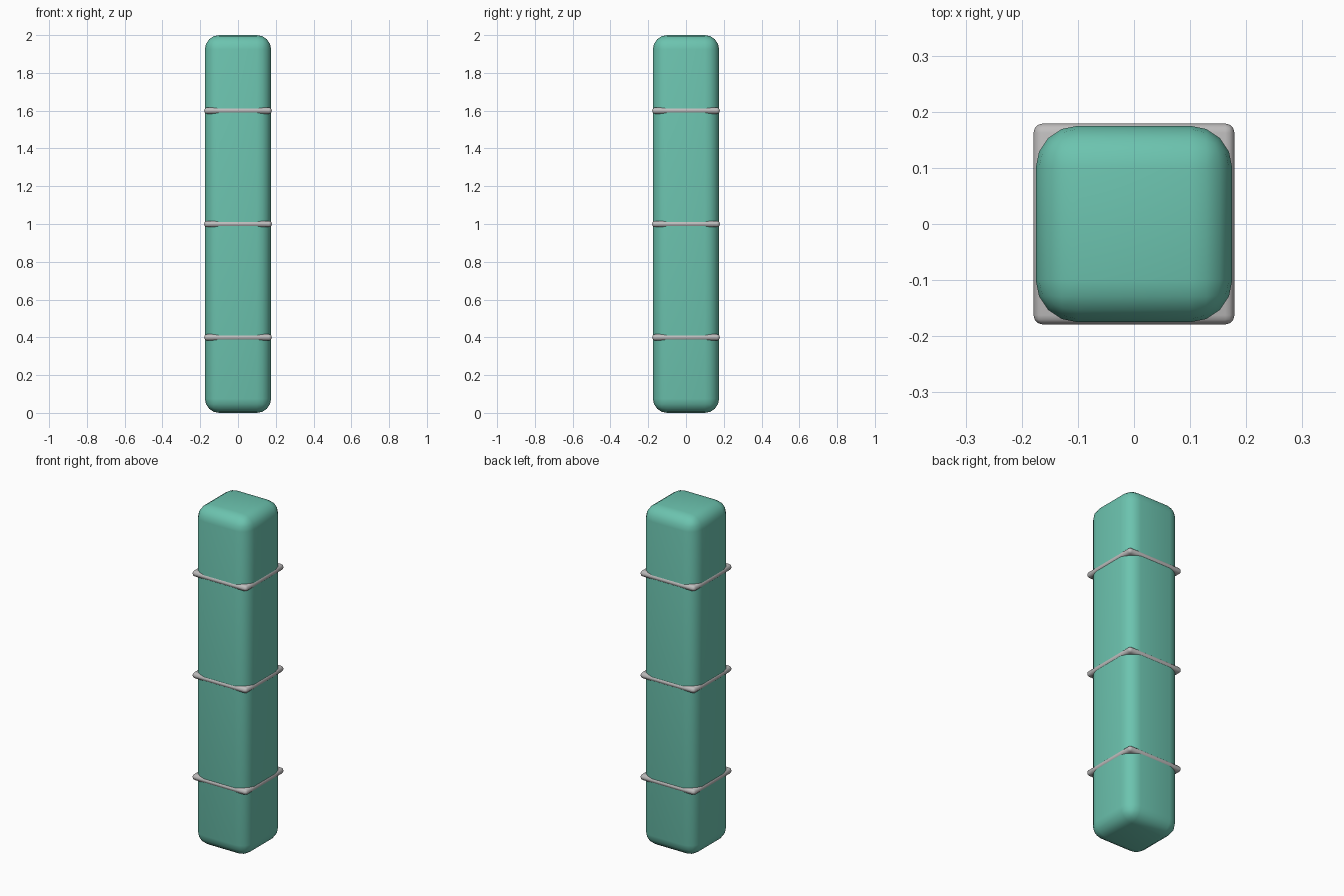
import bpy
import bmesh

cube = bpy.data.objects.get("Cube")
if cube:
    bpy.data.objects.remove(cube, do_unlink=True)


def make_material(name, rgb, metallic=0.0):
    mat = bpy.data.materials.new(name)
    mat.use_nodes = True
    color = (*rgb, 1.0)
    mat.diffuse_color = color
    shader = mat.node_tree.nodes["Principled BSDF"]
    shader.inputs["Base Color"].default_value = color
    shader.inputs["Metallic"].default_value = metallic
    return mat


def rounded_box(name, size, center_z, radius, segments, mat):
    """Box with every edge rounded, shaded smooth."""
    mesh = bpy.data.meshes.new(name)
    bm = bmesh.new()
    bmesh.ops.create_cube(bm, size=1)
    bmesh.ops.scale(bm, vec=size, verts=bm.verts)
    bmesh.ops.bevel(bm, geom=bm.edges[:], offset=radius, segments=segments,
                    profile=0.5, affect='EDGES', clamp_overlap=True)
    for face in bm.faces:
        face.smooth = True
    bm.to_mesh(mesh)
    bm.free()
    mesh.materials.append(mat)
    obj = bpy.data.objects.new(name, mesh)
    obj.location.z = center_z
    bpy.context.collection.objects.link(obj)
    return obj


teal = make_material("teal", (0.15, 0.55, 0.43))
grey = make_material("light grey", (0.52, 0.51, 0.51))

# Soft square column
rounded_box("column", (0.35, 0.35, 2.0), 1.0, 0.075, 4, teal)

# Thin bands around the column
for label, z in (("lower", 0.4), ("middle", 1.0), ("upper", 1.6)):
    rounded_box(label + "_band", (0.358, 0.358, 0.034), z, 0.0165, 3, grey)
